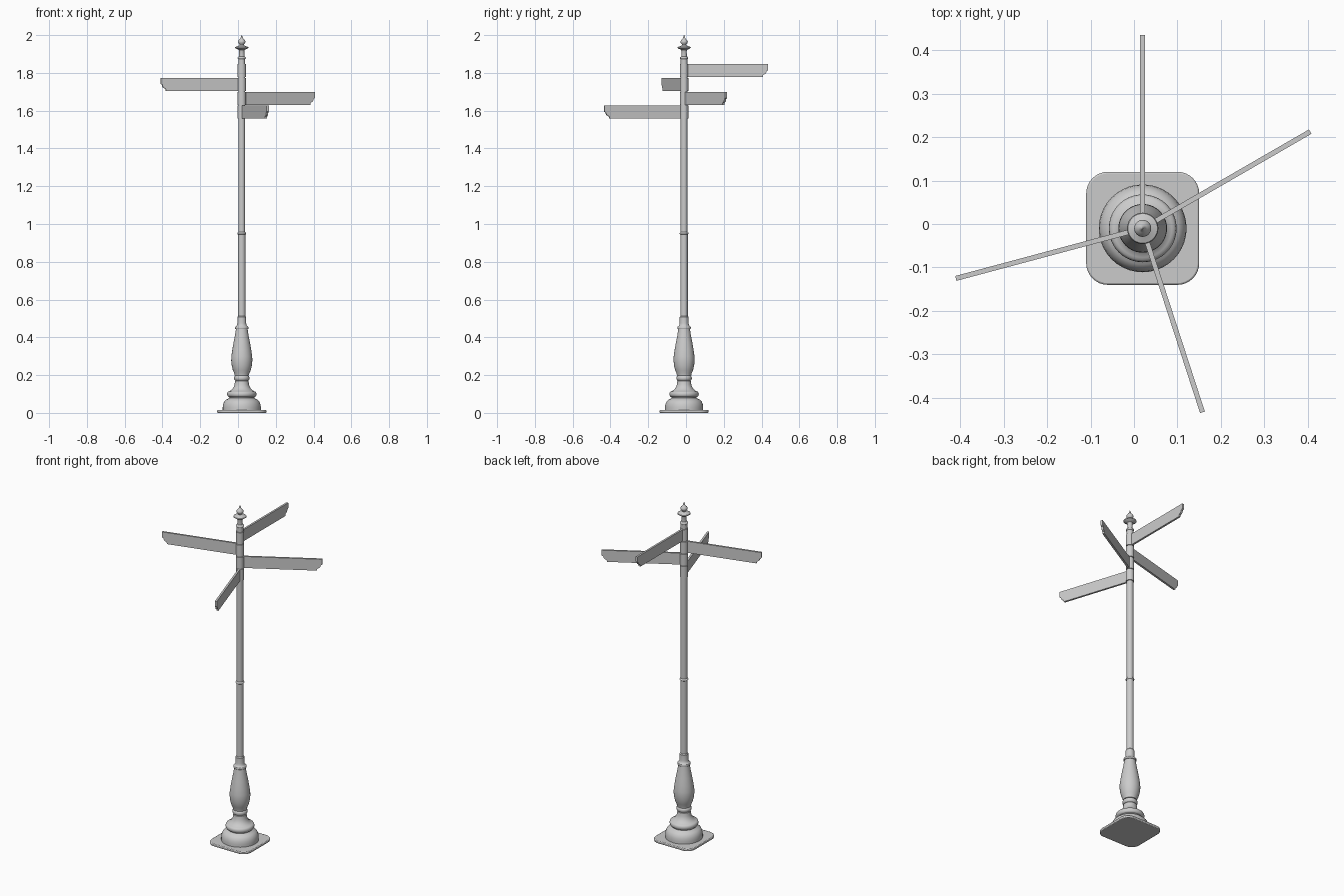
import bpy, bmesh, math
from mathutils import Matrix

if "Cube" in bpy.data.objects:
    bpy.data.objects.remove(bpy.data.objects["Cube"])

AX, AY = 0.02, -0.01   # post axis


def finish(name, bm, smooth=True):
    bmesh.ops.recalc_face_normals(bm, faces=bm.faces)
    me = bpy.data.meshes.new(name)
    bm.to_mesh(me)
    bm.free()
    ob = bpy.data.objects.new(name, me)
    bpy.context.collection.objects.link(ob)
    ob.location = (AX, AY, 0)
    if smooth:
        bpy.context.view_layer.objects.active = ob
        ob.select_set(True)
        bpy.ops.object.shade_smooth_by_angle(angle=math.radians(35))
        ob.select_set(False)
    return ob


def lathe(name, profile, n=40):
    """Closed solid of revolution from (radius, z) points."""
    bm = bmesh.new()
    rings = []
    for r, z in profile:
        rings.append([bm.verts.new((r * math.cos(2 * math.pi * i / n),
                                    r * math.sin(2 * math.pi * i / n), z)) for i in range(n)])
    for a, b in zip(rings, rings[1:]):
        for i in range(n):
            j = (i + 1) % n
            bm.faces.new((a[i], a[j], b[j], b[i]))
    bm.faces.new(rings[0])
    bm.faces.new(rings[-1])
    return finish(name, bm)


def prism(points, axis_vec):
    """Extrude a closed outline along a vector."""
    bm = bmesh.new()
    face = bm.faces.new([bm.verts.new(p) for p in points])
    ext = bmesh.ops.extrude_face_region(bm, geom=[face])
    bmesh.ops.translate(bm, vec=axis_vec,
                        verts=[v for v in ext['geom'] if isinstance(v, bmesh.types.BMVert)])
    return bm


def torus_band(z, r, h, bulge, n=6):
    """Half-round moulding points."""
    return [(r + bulge * math.sin(math.pi * i / n), z - h / 2 * math.cos(math.pi * i / n))
            for i in range(n + 1)]


# Square foot plate with rounded corners
half, rad = 0.13, 0.05
outline = []
for k in range(4):
    mid = math.pi / 4 + k * math.pi / 2
    cx = math.copysign(half - rad, math.cos(mid))
    cy = math.copysign(half - rad, math.sin(mid))
    for i in range(9):
        a = k * math.pi / 2 + i * math.pi / 16
        outline.append((cx + rad * math.cos(a), cy + rad * math.sin(a), 0))
plate = finish("foot_plate", prism(outline, (0, 0, 0.015)))
bev = plate.modifiers.new("edge", 'BEVEL')
bev.width, bev.segments = 0.004, 2

# Turned pedestal: bell foot, moulded neck
lathe("pedestal", [(0.101, 0.012), (0.101, 0.03), (0.099, 0.045), (0.093, 0.06), (0.083, 0.07),
                   (0.072, 0.075), (0.066, 0.08)]
      + torus_band(0.099, 0.067, 0.03, 0.011)
      + [(0.06, 0.118), (0.051, 0.125), (0.043, 0.137), (0.038, 0.15), (0.036, 0.168)]
      + torus_band(0.184, 0.033, 0.026, 0.008)
      + [(0.033, 0.2)])

# Vase-shaped lower shaft with collar
lathe("vase_shaft", [(0.038, 0.198), (0.04, 0.21), (0.047, 0.225), (0.053, 0.25), (0.056, 0.277),
                     (0.055, 0.3), (0.05, 0.335), (0.043, 0.375), (0.036, 0.41), (0.031, 0.443)]
      + torus_band(0.45, 0.032, 0.014, 0.004)
      + [(0.028, 0.46), (0.025, 0.467), (0.0235, 0.475), (0.0235, 0.507), (0.0195, 0.512)])

# Long post in two stages with a joint ring
lathe("post", [(0.0195, 0.5), (0.0195, 0.945)] + torus_band(0.95, 0.0195, 0.01, 0.004)
      + [(0.018, 0.957), (0.018, 1.87)])

# Finial
lathe("finial", [(0.018, 1.865)] + torus_band(1.879, 0.018, 0.012, 0.004)
      + [(0.0145, 1.888), (0.0135, 1.915), (0.016, 1.922), (0.029, 1.928), (0.036, 1.933),
         (0.034, 1.937), (0.02, 1.942), (0.01, 1.947), (0.012, 1.952), (0.018, 1.958),
         (0.0195, 1.965), (0.017, 1.972), (0.01, 1.979), (0.006, 1.984), (0.004, 1.992),
         (0.001, 2.0)])

# Direction arms with ogee-cut ends, each on its own collar
L, H, T = 0.445, 0.068, 0.0115
end = [(L, H), (L, 0.037), (L - 0.005, 0.033), (L - 0.009, 0.032), (L - 0.009, 0.028),
       (L - 0.012, 0.02), (L - 0.018, 0.015), (L - 0.025, 0.012), (L - 0.028, 0.007),
       (L - 0.028, 0)]
for number, (deg, z) in enumerate([(288, 1.559), (30, 1.631), (195, 1.705), (90, 1.778)], 1):
    c = 0.0225
    lathe(f"collar_{number}", [(0.0175, z - 0.001), (c, z), (c, z + H), (0.0175, z + H + 0.001)])
    pts = [(0.019, -T / 2, z), (0.019, -T / 2, z + H)] + [(x, -T / 2, z + h) for x, h in end]
    bm = prism(pts, (0, T, 0))
    bmesh.ops.transform(bm, matrix=Matrix.Rotation(math.radians(deg), 4, 'Z'), verts=bm.verts)
    finish(f"sign_arm_{number}", bm, smooth=False)
